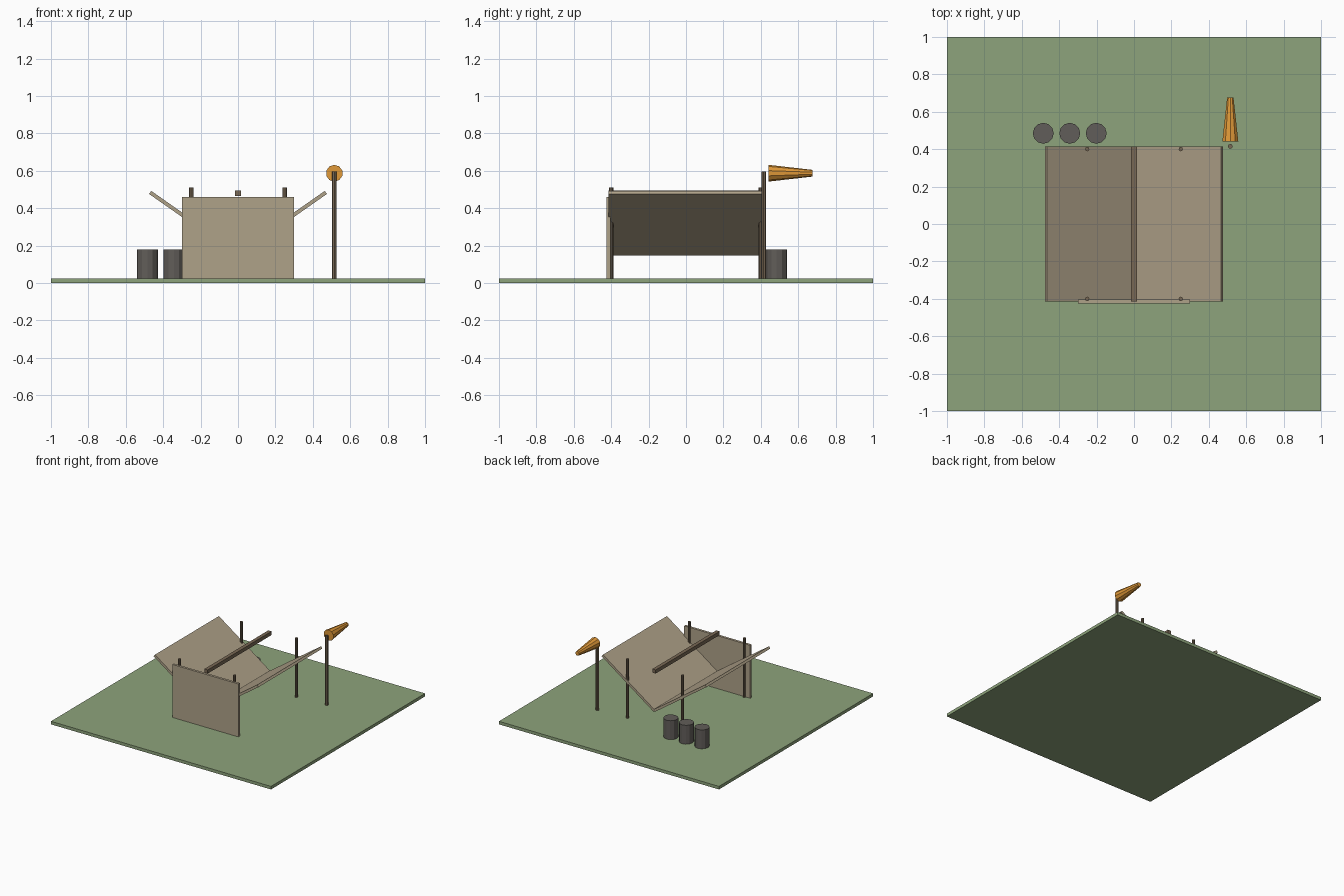
import bpy, math
from mathutils import Matrix

if "Cube" in bpy.data.objects:
    bpy.data.objects.remove(bpy.data.objects["Cube"])


def material(name, rgb):
    m = bpy.data.materials.new(name)
    m.diffuse_color = (*rgb, 1)
    m.use_nodes = True
    m.node_tree.nodes["Principled BSDF"].inputs["Base Color"].default_value = m.diffuse_color
    return m


GRASS = material("grass", (0.27, 0.37, 0.20))
BOARD = material("board", (0.43, 0.36, 0.25))
WOOD = material("wood", (0.19, 0.14, 0.09))
DRUM = material("drum", (0.12, 0.11, 0.10))
ORANGE = material("orange", (0.75, 0.32, 0.04))
GROUND = 0.025


def finish(name, mat):
    ob = bpy.context.object
    ob.name = name
    ob.data.materials.append(mat)
    return ob


def box(name, centre, size, mat, tilt=0.0):
    bpy.ops.mesh.primitive_cube_add(size=1, location=centre, rotation=(0, tilt, 0))
    ob = finish(name, mat)
    ob.data.transform(Matrix.Diagonal((*size, 1)))
    return ob


def upright(name, x, y, top, radius, sides, mat):
    bpy.ops.mesh.primitive_cylinder_add(vertices=sides, radius=radius, depth=top - GROUND,
                                        location=(x, y, (top + GROUND) / 2))
    return finish(name, mat)


# Ground slab
box("ground", (0, 0, GROUND / 2), (2, 2, GROUND), GRASS)

# Front wall, ridge beam and the two tilted roof panels
box("front_wall", (0, -0.415, 0.2425), (0.6, 0.02, 0.435), BOARD)
box("ridge_beam", (0, 0, 0.48), (0.03, 0.83, 0.03), WOOD)
for side, label in ((-1, "left"), (1, "right")):
    box(f"{label}_roof_panel", (side * 0.235, 0, 0.32), (0.573, 0.83, 0.02), BOARD,
        -side * math.radians(35))
    # Corner posts
    for y, end in ((-0.4, "front"), (0.4, "back")):
        upright(f"{end}_{label}_post", side * 0.25, y, 0.51, 0.0115, 8, WOOD)

# Drums behind the shelter
for i in range(3):
    upright(f"drum_{i + 1}", -0.485 + i * 0.1415, 0.485, 0.18, 0.056, 12, DRUM)

# Windsock on its pole, wide end towards the pole
upright("windsock_pole", 0.515, 0.415, 0.595, 0.0125, 8, WOOD)
bpy.ops.mesh.primitive_cone_add(vertices=10, radius1=0.045, radius2=0.018, depth=0.235,
                                location=(0.515, 0.5575, 0.587),
                                rotation=(-math.pi / 2, 0, 0))
finish("windsock", ORANGE)
